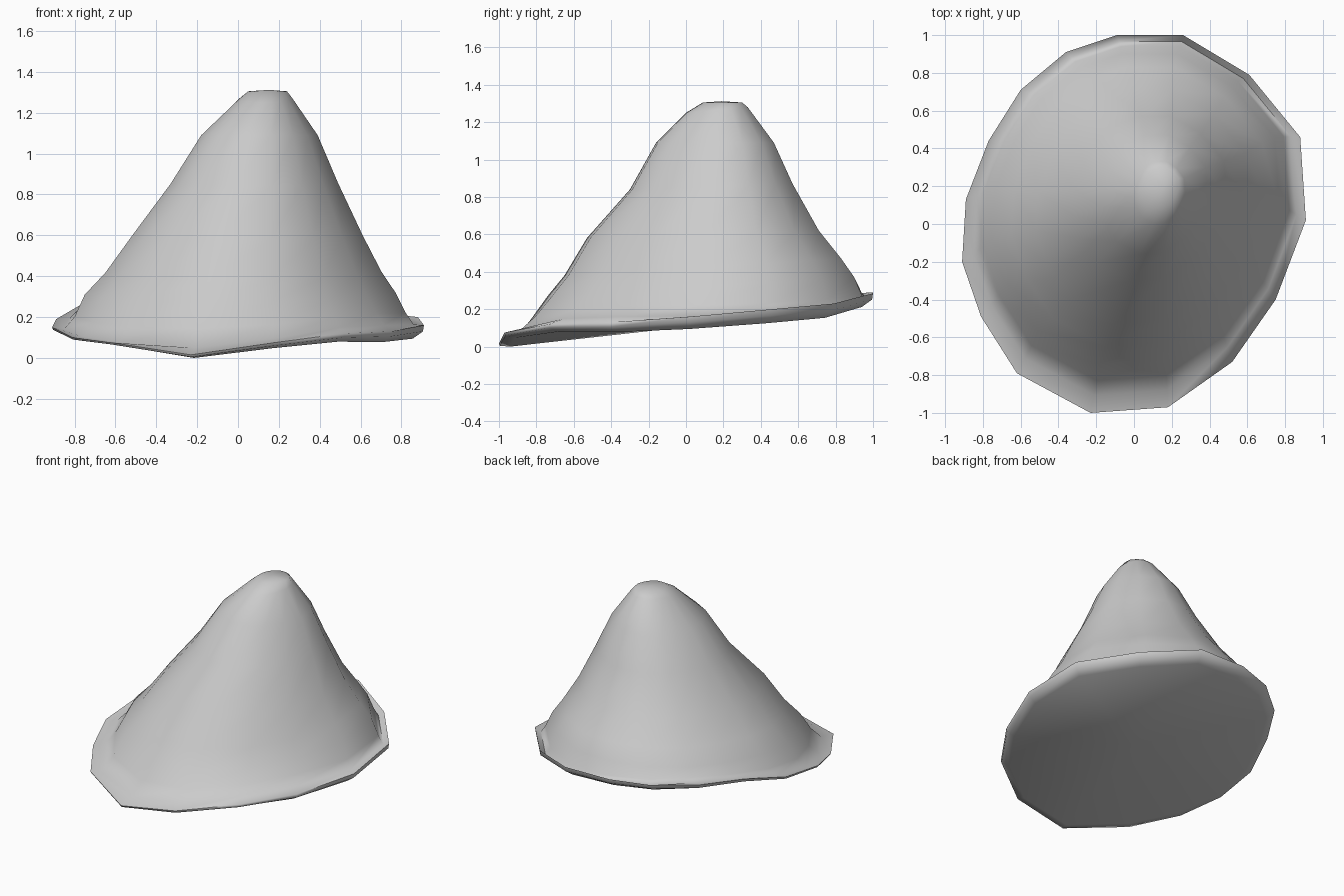
import bpy, bmesh
from mathutils import Vector

if "Cube" in bpy.data.objects:
    bpy.data.objects.remove(bpy.data.objects["Cube"])

# Rim outline (x, y, z), an irregular 16-sided brim
RIM = [Vector(p) for p in (
    (-0.09, 1.0, .29), (-0.36, .91, .285), (-0.60, .71, .275), (-0.77, .44, .26),
    (-0.89, .13, .19), (-0.91, -.20, .15), (-0.81, -.49, .10), (-0.62, -.79, .075),
    (-0.23, -1.0, .015), (0.18, -.97, .075), (0.52, -.73, .12), (0.75, -.40, .13),
    (0.91, .02, .16), (0.88, .46, .20), (0.61, .79, .23), (0.26, 1.0, .285))]

# Crown sections: x min, x max, y min, y max, z at front, z at back
CROWN = [
    (-.80, .82, -.83, .94, .19, .32),
    (-.75, .77, -.74, .90, .27, .37),
    (-.65, .70, -.65, .83, .38, .47),
    (-.52, .61, -.53, .71, .58, .62),
    (-.33, .49, -.30, .57, .84, .87),
    (-.18, .39, -.16, .47, 1.09, 1.09),
    (0.0, .27, 0.0, .33, 1.25, 1.28),
    (.05, .24, .09, .30, 1.305, 1.305)]


def diagonal(p):
    # -1 at the front left, +1 at the back right, where the brim curls up
    return (p.x + p.y) / 1.35


def section(x0, x1, y0, y1, zf, zb):
    pts = []
    for p in RIM:
        s, t = (p.x / .91 + 1) / 2, (p.y + 1) / 2
        pts.append(Vector((x0 + (x1 - x0) * s, y0 + (y1 - y0) * t, zf + (zb - zf) * t)))
    return pts


def under(scale, drop, lean):
    return [Vector((p.x * scale, p.y * scale, max(0, p.z - drop - lean * diagonal(p))))
            for p in RIM]


crown = [section(*row) for row in CROWN]
# Crown foot sinks into a gutter where the brim curls
for p, q in zip(RIM, crown[0]):
    q.z -= .05 * abs(diagonal(p))
flare = [a.lerp(b, .55) - Vector((0, 0, .01 + .03 * abs(diagonal(a))))
         for a, b in zip(RIM, crown[0])]
rings = [under(.94, .045, .03), under(.995, .022, .012), RIM, flare] + crown

bm = bmesh.new()
loops = [[bm.verts.new(p) for p in ring] for ring in rings]
n = len(RIM)
for a, b in zip(loops, loops[1:]):
    for i in range(n):
        j = (i + 1) % n
        bm.faces.new((a[i], a[j], b[j], b[i]))
# Close the top and the underside
for loop, center in ((loops[0], (0, 0, .105)), (loops[-1], (.15, .19, 1.312))):
    c = bm.verts.new(center)
    for i in range(n):
        bm.faces.new((loop[i], loop[(i + 1) % n], c))
bmesh.ops.recalc_face_normals(bm, faces=bm.faces)

mesh = bpy.data.meshes.new("cone_hat")
bm.to_mesh(mesh)
bm.free()
hat = bpy.data.objects.new("cone_hat", mesh)
bpy.context.collection.objects.link(hat)
bpy.context.view_layer.objects.active = hat
hat.select_set(True)
bpy.ops.object.shade_smooth_by_angle(angle=1.4)
